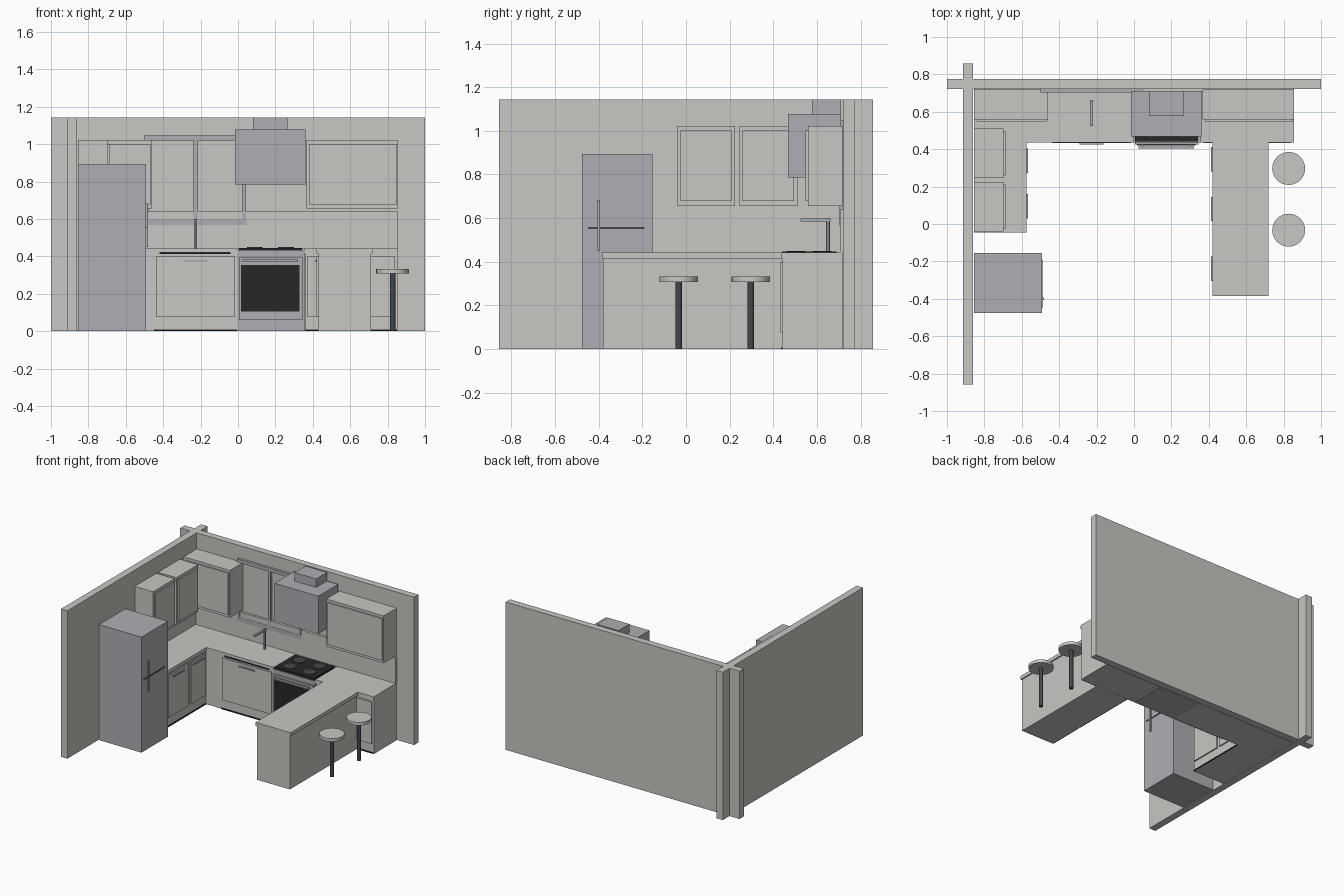
import bpy
import bmesh
from mathutils import Matrix

cube = bpy.data.objects.get("Cube")
if cube:
    bpy.data.objects.remove(cube, do_unlink=True)


def material(name, r, g, b):
    m = bpy.data.materials.new(name)
    m.use_nodes = True
    m.diffuse_color = (r, g, b, 1)
    m.node_tree.nodes["Principled BSDF"].inputs["Base Color"].default_value = (r, g, b, 1)
    return m


stone = material("warm grey", 0.58, 0.57, 0.54)
steel = material("steel", 0.42, 0.43, 0.46)
black = material("black", 0.02, 0.02, 0.02)
iron = material("dark iron", 0.06, 0.062, 0.066)


def finish(name, bm, mat):
    me = bpy.data.meshes.new(name)
    bm.to_mesh(me)
    bm.free()
    me.materials.append(mat)
    ob = bpy.data.objects.new(name, me)
    bpy.context.collection.objects.link(ob)
    return ob


def box(name, mat, xs, ys, zs):
    """Box between two limits on each axis."""
    bm = bmesh.new()
    lims = (xs, ys, zs)
    mid = [(a + b) / 2 for a, b in lims]
    size = [b - a for a, b in lims]
    bmesh.ops.create_cube(bm, size=1, matrix=Matrix.Translation(mid) @ Matrix.Diagonal((*size, 1)))
    return finish(name, bm, mat)


def disc(name, mat, x, y, zs, r, sides=32):
    bm = bmesh.new()
    bmesh.ops.create_cone(bm, cap_ends=True, segments=sides, radius1=r, radius2=r, depth=zs[1] - zs[0],
                          matrix=Matrix.Translation((x, y, sum(zs) / 2)))
    ob = finish(name, bm, mat)
    bpy.context.view_layer.objects.active = ob
    ob.select_set(True)
    bpy.ops.object.shade_smooth_by_angle()
    ob.select_set(False)
    return ob


def front_plate(name, mat, facing, at, span, zs, thick=0.01):
    """Slab standing proud of a front; facing is -y, +x or -x."""
    if facing == "-y":
        return box(name, mat, span, (at - thick, at), zs)
    if facing == "+x":
        return box(name, mat, (at, at + thick), span, zs)
    return box(name, mat, (at - thick, at), span, zs)


def base_front(name, facing, at, span, handle=True):
    """Door, pull handle and dark toe strip of one base unit."""
    a, b = span
    c = (a + b) / 2
    front_plate(name + "_door", stone, facing, at, (a + 0.012, b - 0.012), (0.075, 0.4))
    if handle:
        front_plate(name + "_handle", steel, facing, at, (c - 0.065, c + 0.065), (0.37, 0.38), 0.018)
    front_plate(name + "_toe_strip", black, facing, at, (a, b), (0, 0.008), 0.006)


# Walls
TOP = 1.143
box("back_wall", stone, (-1, 1), (0.722, 0.775), (0, TOP))
box("left_wall", stone, (-0.915, -0.86), (-0.857, 0.857), (0, TOP))
box("backsplash", stone, (-0.855, 0.855), (0.705, 0.722), (0.44, 0.64))

# Base cabinets
BACK = 0.718
FRONT = 0.442
BODY = (0, 0.415)
box("left_base", stone, (-0.855, -0.585), (-0.04, BACK), BODY)
box("back_base", stone, (-0.585, -0.003), (FRONT, BACK), BODY)
box("right_base", stone, (0.358, 0.855), (FRONT, BACK), BODY)
box("peninsula_base", stone, (0.43, 0.71), (-0.38, FRONT), BODY)
base_front("back_unit", "-y", FRONT, (-0.45, -0.005))
base_front("right_unit", "-y", FRONT, (0.36, 0.85), False)
for i, start in enumerate((-0.04, 0.235)):
    base_front("left_unit_%d" % i, "+x", -0.585, (start, min(start + 0.27, 0.44)))
for i, span in enumerate(((-0.375, -0.105), (-0.08, 0.24), (0.25, FRONT))):
    base_front("peninsula_unit_%d" % i, "-x", 0.43, span)

# Worktops
SLAB = (0.415, 0.443)
box("left_worktop", stone, (-0.855, -0.575), (-0.045, BACK), SLAB)
box("back_worktop", stone, (-0.575, 0), (0.435, BACK), SLAB)
box("right_worktop", stone, (0.355, 0.855), (0.435, BACK), SLAB)
box("peninsula_worktop", stone, (0.42, 0.72), (-0.385, 0.435), SLAB)
box("sink_edge", black, (-0.42, -0.04), (0.432, 0.6), (0.413, 0.422))

# Upper cabinets
UP = (0.656, 1.022)
PANEL = (0.678, 1.002)
for name, span in (("left", (-0.855, -0.46)), ("right", (0.365, 0.855))):
    box("upper_back_" + name, stone, span, (0.558, BACK), UP)
    front_plate("upper_back_door_" + name, stone, "-y", 0.558, (span[0] + 0.015, span[1] - 0.008), PANEL)
for i, start in enumerate((-0.04, 0.245)):
    box("upper_side_%d" % i, stone, (-0.855, -0.698), (start, start + 0.265), UP)
    front_plate("upper_side_door_%d" % i, stone, "+x", -0.698, (start + 0.015, start + 0.25), PANEL)

# Window frame
FRAME = (0.703, 0.722)
for name, zs in (("sill", (0.567, 0.6)), ("head", (1.02, 1.047))):
    box("window_" + name, steel, (-0.5, 0.045), FRAME, zs)
for name, x in (("left", -0.5), ("middle", -0.237), ("right", 0.022)):
    box("window_post_" + name, steel, (x, x + 0.022), FRAME, (0.6, 1.02))

# Tap
disc("tap_riser", steel, -0.227, 0.65, (0.44, 0.6), 0.009, 12)
box("tap_spout", steel, (-0.235, -0.219), (0.525, 0.662), (0.584, 0.598))

# Cooker
box("cooker_body", steel, (-0.003, 0.355), (0.435, BACK), (0, 0.43))
box("hob", black, (0.005, 0.342), (0.44, 0.69), (0.43, 0.446))
for x in (0.09, 0.257):
    for y in (0.505, 0.625):
        disc("hob_ring", iron, x, y, (0.446, 0.45), 0.042, 24)
front_plate("oven_door", steel, "-y", 0.435, (0.005, 0.345), (0.06, 0.395))
front_plate("oven_glass", black, "-y", 0.425, (0.015, 0.33), (0.105, 0.353), 0.005)
box("oven_handle", steel, (0.025, 0.32), (0.403, 0.415), (0.37, 0.384))
for x in (0.04, 0.295):
    box("oven_handle_post", steel, (x, x + 0.01), (0.415, 0.426), (0.372, 0.382))

# Extractor hood
box("hood", steel, (-0.015, 0.36), (0.467, 0.71), (0.785, 1.077))
box("hood_flue", steel, (0.08, 0.265), (0.577, 0.71), (1.077, TOP))

# Fridge
box("fridge", steel, (-0.855, -0.492), (-0.477, -0.154), (0, 0.893))
box("fridge_door_gap", iron, (-0.492, -0.488), (-0.45, -0.19), (0.551, 0.559))
box("fridge_handle", steel, (-0.492, -0.48), (-0.405, -0.393), (0.45, 0.682))

# Stools
for y in (0.297, -0.033):
    disc("stool_seat", stone, 0.827, y, (0.308, 0.332), 0.088)
    disc("stool_leg", iron, 0.827, y, (0, 0.308), 0.015, 16)
